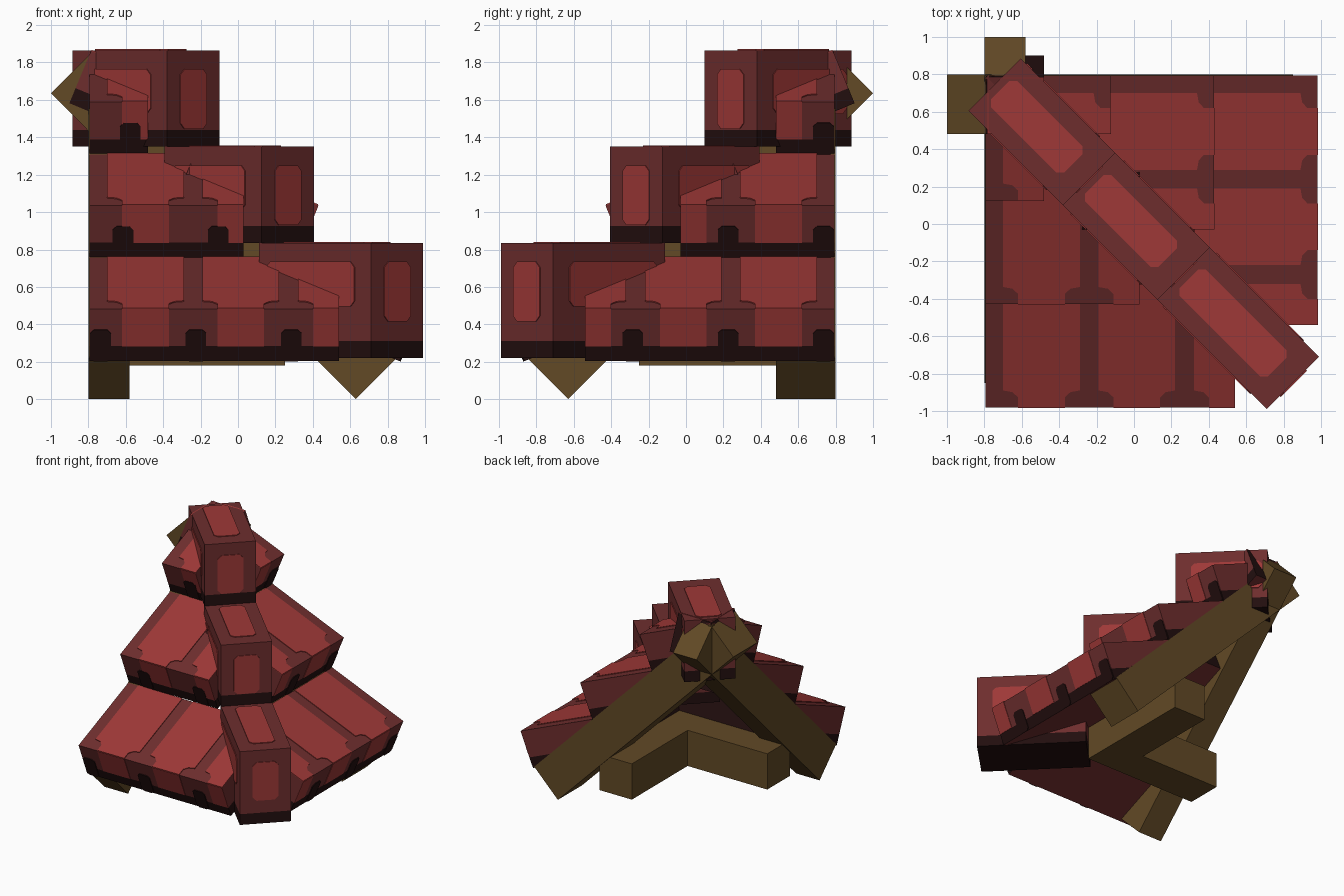
import bpy, bmesh
from math import radians
from mathutils import Matrix

cube = bpy.data.objects.get("Cube")
if cube:
    bpy.data.objects.remove(cube)


def material(name, rgb):
    m = bpy.data.materials.new(name)
    m.use_nodes = True
    m.diffuse_color = (*rgb, 1)
    m.node_tree.nodes["Principled BSDF"].inputs["Base Color"].default_value = (*rgb, 1)
    return m


MATS = [material("tile_light_red", (0.342, 0.040, 0.038)),
        material("tile_dark_red", (0.155, 0.027, 0.027)),
        material("tile_shadow_black", (0.016, 0.0045, 0.0045)),
        material("wood_brown", (0.122, 0.067, 0.019))]
LIGHT, FRAME, DARK, WOOD = range(4)

RX = Matrix.Rotation(radians(90), 4, 'X')
RZ = Matrix.Rotation(radians(90), 4, 'Z')
# Reflection across the hip: front slope <-> side slope
SWAP = Matrix(((0, -1, 0, 0), (-1, 0, 0, 0), (0, 0, 1, 0), (0, 0, 0, 1)))
PLATE = 0.006


def prism(bm, pts, z0, z1, mat, mx=Matrix()):
    """Extrude a flat outline from z0 to z1 in the frame mx."""
    low = [bm.verts.new(mx @ Matrix.Translation((x, y, z0)).translation) for x, y in pts]
    top = [bm.verts.new(mx @ Matrix.Translation((x, y, z1)).translation) for x, y in pts]
    n = len(pts)
    faces = [bm.faces.new(low), bm.faces.new(top)]
    for i in range(n):
        j = (i + 1) % n
        faces.append(bm.faces.new((low[i], low[j], top[j], top[i])))
    for f in faces:
        f.material_index = mat


def rect(x0, x1, y0, y1):
    return [(x0, y0), (x1, y0), (x1, y1), (x0, y1)]


def soft_rect(x0, x1, y0, y1, c=0.03):
    return [(x0 + c, y0), (x1 - c, y0), (x1, y0 + c), (x1, y1 - c),
            (x1 - c, y1), (x0 + c, y1), (x0, y1 - c), (x0, y0 + c)]


def finish(name, bm, mx=Matrix()):
    bm.transform(mx)
    bmesh.ops.recalc_face_normals(bm, faces=bm.faces)
    me = bpy.data.meshes.new(name)
    bm.to_mesh(me)
    bm.free()
    for m in MATS:
        me.materials.append(m)
    ob = bpy.data.objects.new(name, me)
    bpy.context.collection.objects.link(ob)


# Tile courses: tilted slabs with inset light fields and a dark lower lip
STEP, LENGTH, THICK, BAND = 0.553, 0.714, 0.303, 0.216
LEFT = -0.795
SEAMS = [-0.75, -0.24, 0.27, 0.78]


def tile_course(name, i, shift, mirror):
    right = 0.54 - 0.51 * i
    bm = bmesh.new()
    body = rect(LEFT, right, 0, LENGTH)
    prism(bm, body, -BAND, 0, FRAME)
    prism(bm, body, -THICK, -BAND, DARK)
    for f in bm.faces:
        c = f.calc_center_median()
        if c.z < -THICK + 0.001:
            f.material_index = FRAME
        elif c.y > LENGTH - 0.001:
            f.material_index = DARK

    def clip(pts):
        return [(min(max(x, LEFT), right), y) for x, y in pts]

    # light fields on the slope, narrowing at the lower edge
    for a, b in zip(SEAMS, SEAMS[1:]):
        if a + 0.13 < right:
            prism(bm, clip([(a + 0.13, 0), (b - 0.13, 0), (b - 0.13, 0.06), (b - 0.10, 0.09),
                            (b - 0.05, 0.10), (b - 0.05, LENGTH), (a + 0.05, LENGTH),
                            (a + 0.05, 0.10), (a + 0.10, 0.09), (a + 0.13, 0.06)]),
                  0, PLATE, LIGHT)
    # lip fields and dark notches
    for s in SEAMS:
        a, b = s + 0.13, s + 0.38
        if a < right:
            prism(bm, clip(rect(a, b, -BAND, 0)), 0, PLATE * 0.6, LIGHT, RX)
        n = s + 0.015 + shift
        if n + 0.02 < right:
            prism(bm, clip(soft_rect(n - 0.055, n + 0.055, -THICK, -0.12, 0.02)),
                  0, PLATE, DARK, RX)
    place = (Matrix.Translation((0, -0.98 + STEP * i, 0.483 + STEP * i))
             @ Matrix.Rotation(radians(22.5), 4, 'X'))
    finish(name, bm, SWAP @ place if mirror else place)


for i, level in enumerate(("lower", "middle", "upper")):
    tile_course(level + "_front_tiles", i, (0, 0.12, 0.16)[i], False)
    tile_course(level + "_side_tiles", i, 0, True)

# Hip ridge: three stepped blocks along the diagonal
HALF = 0.198


def ridge_block(name, back, front, z0, z1, overlap):
    bm = bmesh.new()
    body = rect(back - overlap, front, -HALF, HALF)
    prism(bm, body, z0 + 0.09, z1, FRAME)
    prism(bm, body, z0, z0 + 0.09, DARK)
    a, b = back + 0.04, front - 0.12
    prism(bm, soft_rect(a, b, -0.1, 0.1), z1, z1 + PLATE, LIGHT)
    for side in (-1, 1):
        prism(bm, soft_rect(a, b, z1 - 0.34, z1 - 0.1), 0, -side * PLATE, LIGHT,
              Matrix.Translation((0, side * HALF, 0)) @ RX)
    prism(bm, soft_rect(-0.1, 0.1, z1 - 0.42, z1 - 0.1), 0, PLATE, LIGHT,
          Matrix.Translation((front, 0, 0)) @ RZ @ RX)
    finish(name, bm, Matrix.Rotation(radians(-45), 4, 'Z'))


ridge_block("lower_ridge_block", 0.375, 1.202, 0.22, 0.835, 0.02)
ridge_block("middle_ridge_block", -0.339, 0.375, 0.835, 1.35, 0.02)
ridge_block("upper_ridge_block", -1.053, -0.339, 1.35, 1.865, 0)

# Rafters along both gable edges
RAFTER = [(0.63, 0), (0.85, 0.22), (-0.78, 1.855), (-1.0, 1.635)]
for name, width, mx in (("side_rafter", 0.32, RX), ("front_rafter", 0.22, SWAP @ RX)):
    bm = bmesh.new()
    prism(bm, RAFTER, -0.8, -0.8 + width, WOOD, mx)
    finish(name, bm)

# Horizontal corner beam under the slopes
bm = bmesh.new()
prism(bm, [(-0.79, -0.25), (0.25, -0.25), (0.25, 0.79), (-0.05, 0.79), (-0.05, 0.05),
           (-0.79, 0.05)], 0.18, 0.48, WOOD)
finish("corner_beam", bm)
